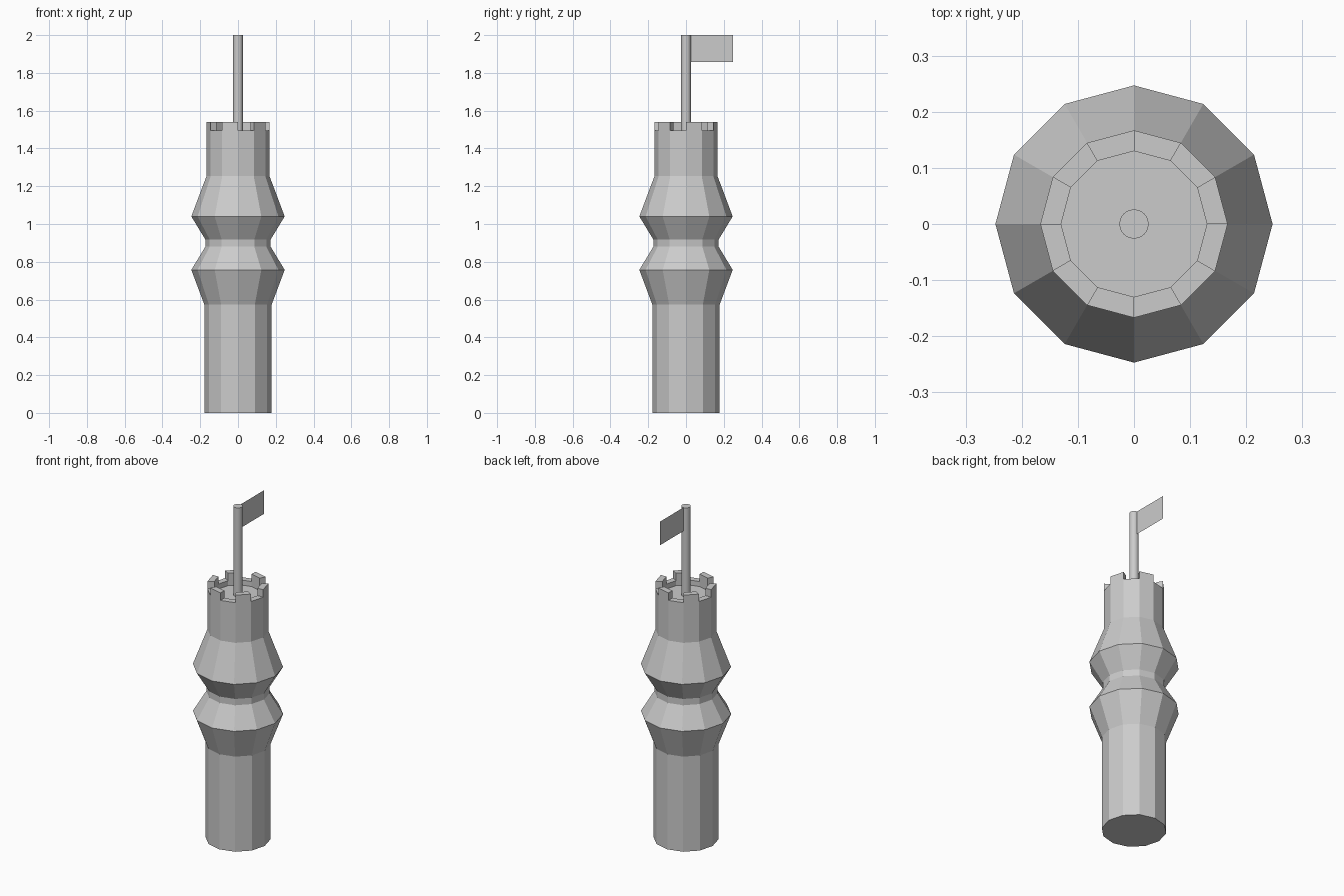
import bpy, bmesh
from math import cos, sin, tau

if "Cube" in bpy.data.objects:
    bpy.data.objects.remove(bpy.data.objects["Cube"])

SIDES = 12
TOP, NOTCH, FLOOR = 1.54, 1.495, 1.465


def finish(bm, name):
    mesh = bpy.data.meshes.new(name)
    bm.to_mesh(mesh)
    bm.free()
    obj = bpy.data.objects.new(name, mesh)
    bpy.context.collection.objects.link(obj)
    return obj


# tower: twelve-sided lathe with a sunken floor at the top
profile = [(0.178, 0), (0.178, 0.573), (0.247, 0.757), (0.173, 0.88),
           (0.173, 0.918), (0.247, 1.04), (0.167, 1.253),
           (0.167, NOTCH), (0.13, NOTCH), (0.13, FLOOR)]
bm = bmesh.new()
rings = [[bm.verts.new((r * cos(tau * k / SIDES), r * sin(tau * k / SIDES), z))
          for k in range(SIDES)] for r, z in profile]
bm.faces.new(rings[0][::-1])
bm.faces.new(rings[-1])
rim = []
for i, (lower, upper) in enumerate(zip(rings, rings[1:])):
    for k in range(SIDES):
        n = (k + 1) % SIDES
        face = bm.faces.new((lower[k], lower[n], upper[n], upper[k]))
        if profile[i][1] == profile[i + 1][1] == NOTCH and k % 2 == 0:
            rim.append(face)

# battlements: raise every second rim face
ext = bmesh.ops.extrude_face_region(bm, geom=rim)
raised = [g for g in ext["geom"] if isinstance(g, bmesh.types.BMVert)]
bmesh.ops.translate(bm, verts=raised, vec=(0, 0, TOP - NOTCH))
bmesh.ops.recalc_face_normals(bm, faces=bm.faces)
finish(bm, "tower")

# flag pole
bpy.ops.mesh.primitive_cylinder_add(vertices=24, radius=0.026, depth=2 - FLOOR,
                                    location=(0, 0, (2 + FLOOR) / 2))
bpy.context.object.name = "flag_pole"
bpy.ops.object.shade_smooth_by_angle()

# flag: a single thin sheet pointing to the back
bm = bmesh.new()
bm.faces.new([bm.verts.new((0, y, z)) for y, z in
              ((0.02, 1.858), (0.248, 1.858), (0.248, 2), (0.02, 2))])
finish(bm, "flag")
